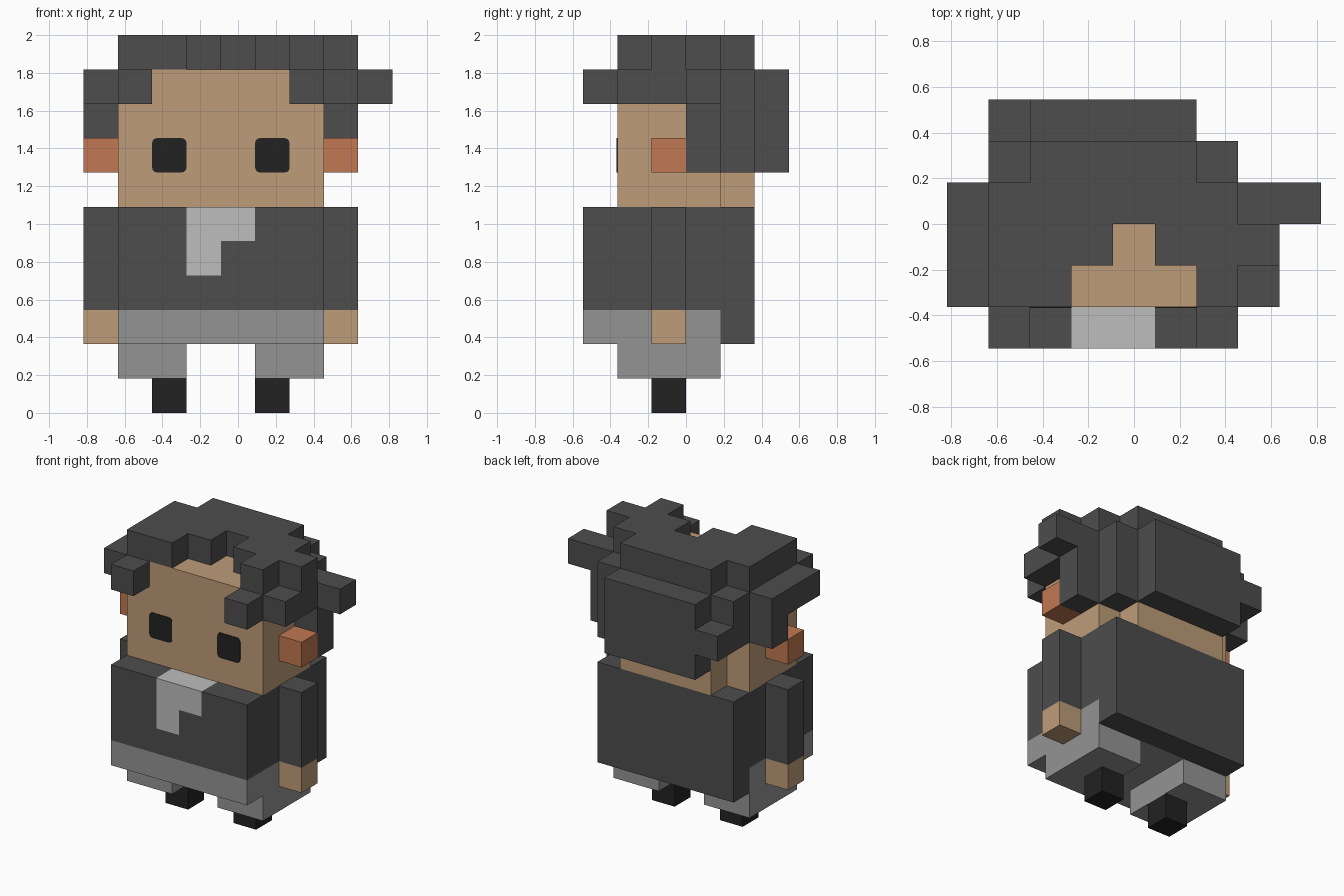
import bpy, bmesh, math
from mathutils import Vector

if "Cube" in bpy.data.objects:
    bpy.data.objects.remove(bpy.data.objects["Cube"], do_unlink=True)

U = 2 / 11  # one block; grid is 9 wide, 6 deep, 11 high


def lin(c):
    c /= 255
    return c / 12.92 if c <= 0.04045 else ((c + 0.055) / 1.055) ** 2.4


def material(name, rgb):
    m = bpy.data.materials.new(name)
    m.use_nodes = True
    col = [lin(c) for c in rgb] + [1]
    m.diffuse_color = col
    bsdf = m.node_tree.nodes["Principled BSDF"]
    bsdf.inputs["Base Color"].default_value = col
    bsdf.inputs["Roughness"].default_value = 0.9
    return m


CHARCOAL = material("charcoal", (77, 77, 77))
SKIN = material("skin", (190, 156, 121))
EAR = material("ear_red", (193, 120, 82))
BLACK = material("black", (34, 34, 34))
GREY = material("trouser_grey", (148, 148, 148))
SHIRT = material("shirt_light_grey", (189, 189, 189))


def pos(i, j, k):
    return Vector(((i - 4.5) * U, (j - 3) * U, k * U))


def cells(x, y, z):
    """All grid cells in the half-open ranges x, y, z."""
    return {(i, j, k) for i in range(*x) for j in range(*y) for k in range(*z)}


def finish(bm, name, mats):
    me = bpy.data.meshes.new(name)
    bm.to_mesh(me)
    bm.free()
    for m in mats:
        me.materials.append(m)
    ob = bpy.data.objects.new(name, me)
    bpy.context.collection.objects.link(ob)
    return ob


def blocks(name, filled, mats, rule=None):
    """Outer skin of a set of cells, merged into large flat faces."""
    bm = bmesh.new()
    for c in sorted(filled):
        for axis in range(3):
            for side in (0, 1):
                near = list(c)
                near[axis] += 2 * side - 1
                if tuple(near) in filled:
                    continue
                b, d = (axis + 1) % 3, (axis + 2) % 3
                quad = []
                for s, t in ((0, 0), (1, 0), (1, 1), (0, 1)):
                    p = list(c)
                    p[axis] += side
                    p[b] += s
                    p[d] += t
                    quad.append(bm.verts.new(pos(*p)))
                f = bm.faces.new(quad if side else quad[::-1])
                if rule:
                    f.material_index = rule(c, axis, side)
    bmesh.ops.remove_doubles(bm, verts=bm.verts, dist=1e-4)
    bmesh.ops.dissolve_limit(bm, angle_limit=0.01, verts=bm.verts,
                             edges=bm.edges, delimit={'MATERIAL'})
    return finish(bm, name, mats)


# Head: full block with a narrower back
blocks("head", cells((1, 7), (1, 4), (6, 10)) | cells((2, 6), (4, 5), (6, 10)), [SKIN])

# Coat with a low back hem; the shirt shows at the open collar
shirt_cells = {(3, 0, 5), (4, 0, 5), (3, 0, 4)}


def collar(c, axis, side):
    outward = (axis == 1 and side == 0) or (axis == 2 and side == 1)
    return int(c in shirt_cells and outward)


blocks("coat", cells((1, 7), (0, 5), (3, 6)) | cells((1, 7), (4, 5), (2, 3)),
       [CHARCOAL, SHIRT], collar)

# Trousers: hips plus two legs
blocks("trousers", cells((1, 7), (0, 4), (2, 3)) | cells((1, 3), (1, 4), (1, 2))
       | cells((5, 7), (1, 4), (1, 2)), [GREY])

# Paired parts: sleeves, hands, ears, feet
for side, arm, foot in (("right", 0, 2), ("left", 7, 5)):
    blocks(side + "_sleeve", cells((arm, arm + 1), (2, 3), (3, 6)), [CHARCOAL])
    blocks(side + "_hand", {(arm, 2, 2)}, [SKIN])
    blocks(side + "_ear", {(arm, 2, 7)}, [EAR])
    blocks(side + "_foot", {(foot, 2, 0)}, [BLACK])

    # Eye: thin rounded plate on the face
    bm = bmesh.new()
    r, thick = 0.025, 0.004
    mid = pos(foot + 0.5, 1, 7.5)
    ring = []
    for n in range(4):
        for step in range(4):
            a = math.radians(90 * n + 30 * step)
            q = math.radians(90 * n + 45)
            h = (U / 2 - r) * math.sqrt(2)
            ring.append(bm.verts.new(mid + Vector((h * math.cos(q) + r * math.cos(a), -thick,
                                                   h * math.sin(q) + r * math.sin(a)))))
    face = bm.faces.new(ring)
    out = bmesh.ops.extrude_face_region(bm, geom=[face])
    for v in out["geom"]:
        if isinstance(v, bmesh.types.BMVert):
            v.co.y += thick + 0.002
    bmesh.ops.recalc_face_normals(bm, faces=bm.faces)
    finish(bm, side + "_eye", [BLACK])

# Hair, layer by layer: rows are (depth index, columns filled)
hair_layers = {
    7: [(3, "7"), (4, "6"), (5, "2345")],
    8: [(3, "07"), (4, "16"), (5, "12345")],
    9: [(0, "16"), (1, "07"), (2, "07"), (3, "078"), (4, "16"), (5, "2345")],
    10: [(1, "126"), (2, "123567"), (3, "123456"), (4, "2345")],
}
hair = {(int(i), j, k) for k, rows in hair_layers.items() for j, cols in rows for i in cols}
blocks("hair", hair, [CHARCOAL])
